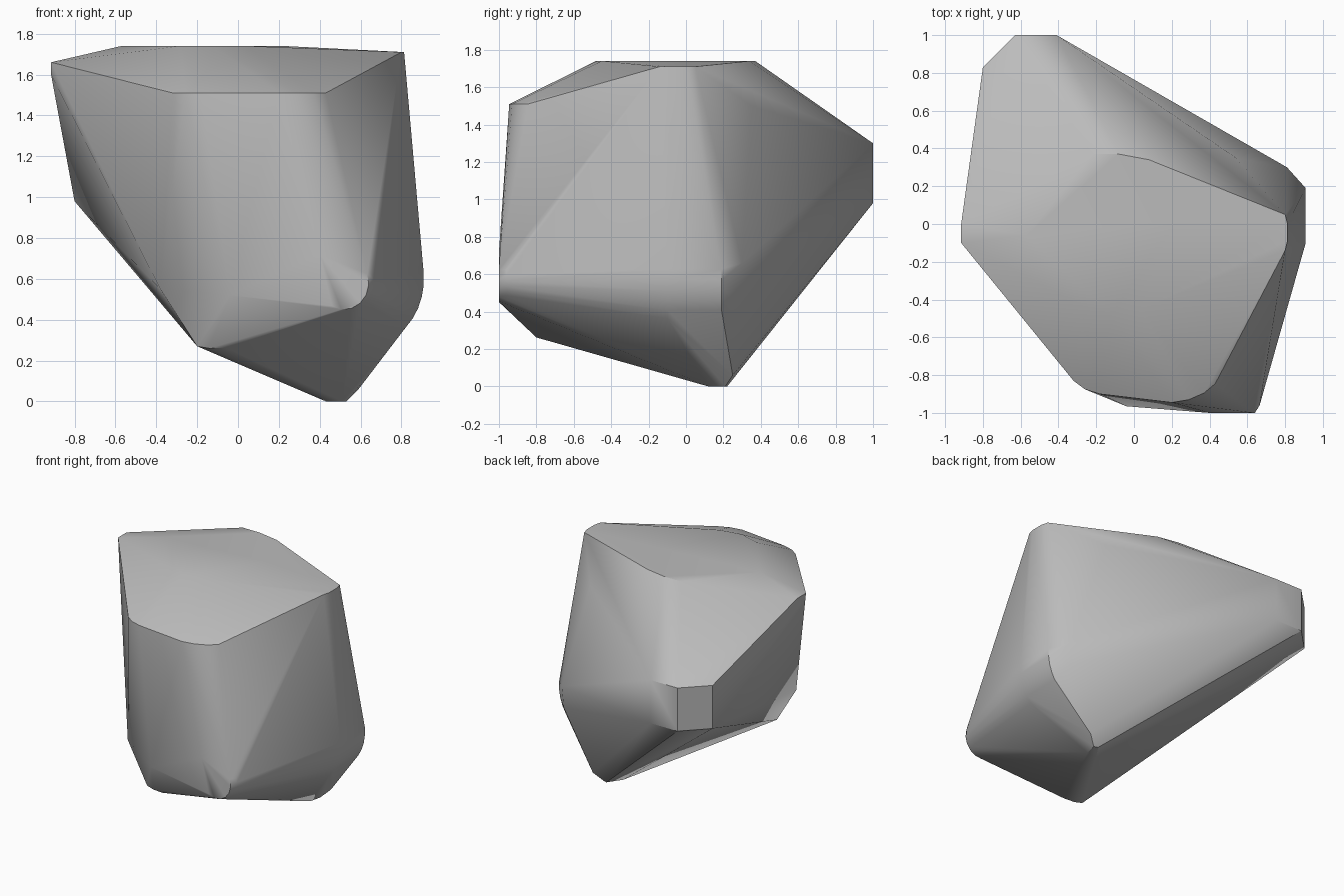
import bpy, bmesh, math

cube = bpy.data.objects.get("Cube")
if cube:
    bpy.data.objects.remove(cube, do_unlink=True)

# Plain stone colour
stone = bpy.data.materials.new("grey stone")
stone.use_nodes = True
colour = (0.5, 0.5, 0.5, 1.0)
stone.diffuse_color = colour
bsdf = stone.node_tree.nodes["Principled BSDF"]
bsdf.inputs["Base Color"].default_value = colour
bsdf.inputs["Roughness"].default_value = 0.8


def level(z, outline):
    """Corner points that share one height."""
    return [(x, y, z) for x, y in outline]


def arc(cx, cz, rx, rz, y, start, end, steps=6):
    """Rounded corner in the xz plane."""
    angles = [math.radians(start + (end - start) * i / steps) for i in range(steps + 1)]
    return [(cx + rx * math.cos(a), y, cz + rz * math.sin(a)) for a in angles]


points = []
# Flat crown and the upper shoulders
points += level(1.74, [(-0.57, -0.06), (-0.22, 0.37), (-0.08, 0.37), (0.08, 0.34),
                       (0.22, 0.02), (0.04, -0.45), (-0.12, -0.48), (-0.28, -0.43)])
points += level(1.71, [(0.80, 0.05), (0.813, 0.0), (0.813, -0.09), (0.80, -0.14)])
points += level(1.66, [(-0.915, 0.0), (-0.915, -0.10)])
points += level(1.60, [(-0.915, 0.0), (-0.915, -0.09)])
# Curved brow across the front
points += level(1.51, [(-0.32, -0.83), (-0.26, -0.875), (-0.18, -0.90), (0.20, -0.945),
                       (0.29, -0.93), (0.37, -0.895), (0.43, -0.845)])
# Chipped back corner
for z in (0.98, 1.30):
    points += level(z, [(-0.41, 1.0), (-0.63, 1.0), (-0.80, 0.83)])
# Back shoulder and rounded side column
points += [(0.54, 0.35, 1.50), (0.81, 0.30, 0.66), (0.80, 0.29, 0.50)]
for y in (-0.10, 0.19):
    points += arc(0.66, 0.60, 0.25, 0.31, y, 5, -60)
# Rounded nose at the lower front
points += arc(0.52, 0.58, 0.12, 0.13, -1.0, 20, -120)
points += arc(0.52, 0.58, 0.146, 0.13, -0.96, 20, -60)
points += [(0.40, -1.0, 0.72)]
# Lower front edge and left flank
points += [(-0.04, -0.965, 0.52), (-0.38, -0.75, 0.55), (-0.20, -0.78, 0.27),
           (-0.14, -0.79, 0.26), (-0.06, -0.80, 0.262)]
# Small foot
points += [(0.43, 0.12, 0.0), (0.51, 0.12, 0.0), (0.53, 0.21, 0.0),
           (0.50, 0.22, 0.0), (0.59, 0.25, 0.06)]

# Wrap the corners in one convex boulder
bm = bmesh.new()
for p in points:
    bm.verts.new(p)
hull = bmesh.ops.convex_hull(bm, input=bm.verts)
inside = {g for g in hull["geom_interior"] + hull["geom_unused"]
          if isinstance(g, bmesh.types.BMVert)}
bmesh.ops.delete(bm, geom=list(inside), context='VERTS')
bmesh.ops.dissolve_limit(bm, angle_limit=math.radians(1.5),
                         verts=bm.verts, edges=bm.edges)
bmesh.ops.recalc_face_normals(bm, faces=bm.faces)
mesh = bpy.data.meshes.new("boulder")
bm.to_mesh(mesh)
bm.free()

boulder = bpy.data.objects.new("boulder", mesh)
bpy.context.collection.objects.link(boulder)
mesh.materials.append(stone)

# Soft facets with the harder breaks kept crisp
bpy.ops.object.select_all(action='DESELECT')
boulder.select_set(True)
bpy.context.view_layer.objects.active = boulder
bpy.ops.object.shade_smooth_by_angle(angle=math.radians(30))
